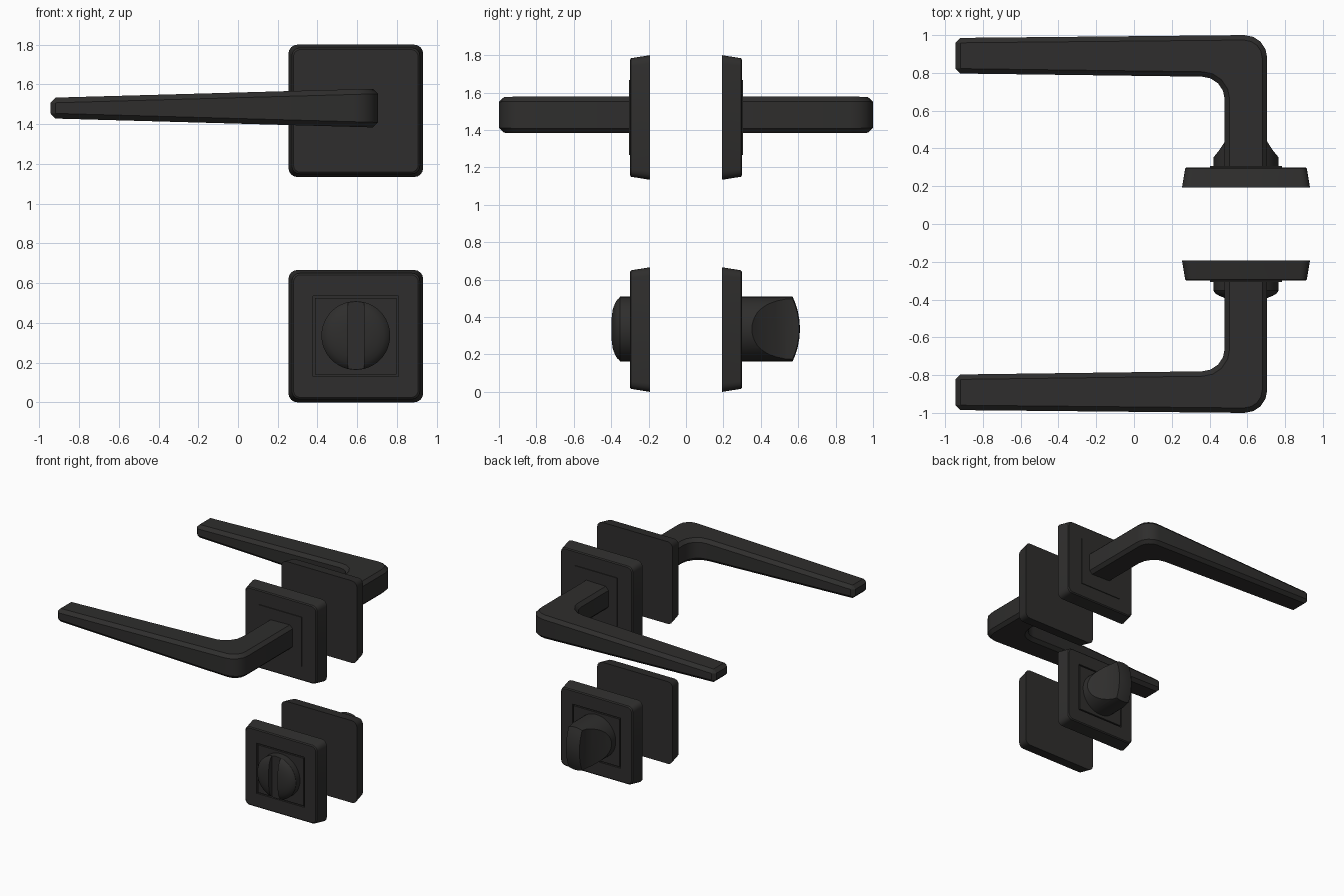
import bpy, bmesh, math

if "Cube" in bpy.data.objects:
    bpy.data.objects.remove(bpy.data.objects["Cube"])

CX, TOP_Z, LOW_Z = 0.593, 1.467, 0.333
black = bpy.data.materials.new("matte_black")
black.diffuse_color = (0.028, 0.027, 0.026, 1)
black.use_nodes = True
black.node_tree.nodes["Principled BSDF"].inputs["Base Color"].default_value = black.diffuse_color


def loft(name, rings):
    """Skin closed rings of equal length, cap both ends."""
    bm = bmesh.new()
    rows = [[bm.verts.new(p) for p in r] for r in rings]
    n = len(rows[0])
    for a, b in zip(rows, rows[1:]):
        for i in range(n):
            j = (i + 1) % n
            bm.faces.new((a[i], a[j], b[j], b[i]))
    bm.faces.new(rows[0])
    bm.faces.new(rows[-1])
    bmesh.ops.remove_doubles(bm, verts=bm.verts[:], dist=1e-5)
    bmesh.ops.recalc_face_normals(bm, faces=bm.faces[:])
    me = bpy.data.meshes.new(name)
    bm.to_mesh(me)
    bm.free()
    me.materials.append(black)
    ob = bpy.data.objects.new(name, me)
    bpy.context.collection.objects.link(ob)
    return ob


def finish(ob, angle=28):
    """Bake modifiers, then smooth while keeping hard edges."""
    dg = bpy.context.evaluated_depsgraph_get()
    me = bpy.data.meshes.new_from_object(ob.evaluated_get(dg))
    ob.modifiers.clear()
    ob.data = me
    me.shade_smooth()
    me.set_sharp_from_angle(angle=math.radians(angle))


def boolean(ob, cutter, mode):
    m = ob.modifiers.new("cut", 'BOOLEAN')
    m.operation, m.object, m.solver = mode, cutter, 'EXACT'
    finish(ob)
    bpy.data.objects.remove(cutter)


def arc(cx, cy, r, a0, a1, n):
    return [(cx + r * math.cos(math.radians(a0 + (a1 - a0) * i / n)),
             cy + r * math.sin(math.radians(a0 + (a1 - a0) * i / n))) for i in range(n + 1)]


def rounded(hx, hz, r, y, zc):
    pts = []
    for k, (sx, sz) in enumerate([(1, 1), (-1, 1), (-1, -1), (1, -1)]):
        pts += arc(CX + sx * (hx - r), zc + sz * (hz - r), r, 90 * k, 90 * k + 90, 4)
    return [(x, y, z) for x, z in pts]


def plate(name, s, zc, centre):
    body = [(.339, .333, .045, .193), (.322, .317, .04, .293), (.314, .309, .036, .30)]
    finish(loft(name, [rounded(a, b, r, s * y, zc) for a, b, r, y in body + centre]))


def turned(name, profile, s):
    """Round part about the y axis at the lower plate centre."""
    return loft(name, [[(x, s * y, z) for x, z in arc(CX, LOW_Z + .003, r, 0, 352.5, 47)]
                       for r, y in profile])


def handle(name, s):
    plan = [(-.945, .797), (-.945, .985)] + arc(.585, .88, .12, 90, 0, 4) \
        + [(.705, .27), (.48, .27)] + arc(.36, .66, .12, 0, 90, 4)
    half = lambda x: .052 + .046 * (x + .945) / 1.65
    ob = loft(name, [[(x, s * y, 1.481 + k * half(x)) for x, y in plan] for k in (-1, 1)])
    b = ob.modifiers.new("chamfer", 'BEVEL')
    b.width, b.segments, b.limit_method = .026, 1, 'ANGLE'
    b.angle_limit = math.radians(40)
    finish(ob)


raised = [(.19, .2, 0, .30), (.19, .2, 0, .306)]
groove = [(.215, .203, 0, .30), (.215, .203, 0, .285), (.205, .193, 0, .285), (.205, .193, 0, .30)]

# Square plates and lever handles on both sides of the door
for side, s in (("front", -1), ("back", 1)):
    plate(side + "_handle_plate", s, TOP_Z, raised)
    plate(side + "_lock_plate", s, LOW_Z, groove)
    handle(side + "_lever_handle", s)

# Slotted emergency release on the front
release = turned("release_disc", [(.173, .297), (.173, .352), (.162, .368), (.142, .38),
                                  (.115, .391), (.07, .398), (.02, .40)], -1)
slot = loft("slot_cutter", [[(CX + a * .04, y, LOW_Z + b * .3) for a, b in
                             ((-1, -1), (1, -1), (1, 1), (-1, 1))] for y in (-.5, -.355)])
boolean(release, slot, 'DIFFERENCE')

# Thumb turn on the back: domed cylinder scooped to a fin
turn = turned("thumb_turn", [(.173, .297), (.173, .57), (.14, .584), (.1, .597),
                             (.05, .606), (.01, .609)], 1)
side = [(.2, .28), (.2, .335), (.173, .352), (.142, .39), (.113, .435), (.086, .485), (.067, .53), (.06, .57), (.06, .65)]
outline = side + [(-x, y) for x, y in reversed(side)]
fin = loft("fin_cutter", [[(CX + x, y, LOW_Z + z) for x, y in outline] for z in (-.3, .3)])
boolean(turn, fin, 'INTERSECT')
